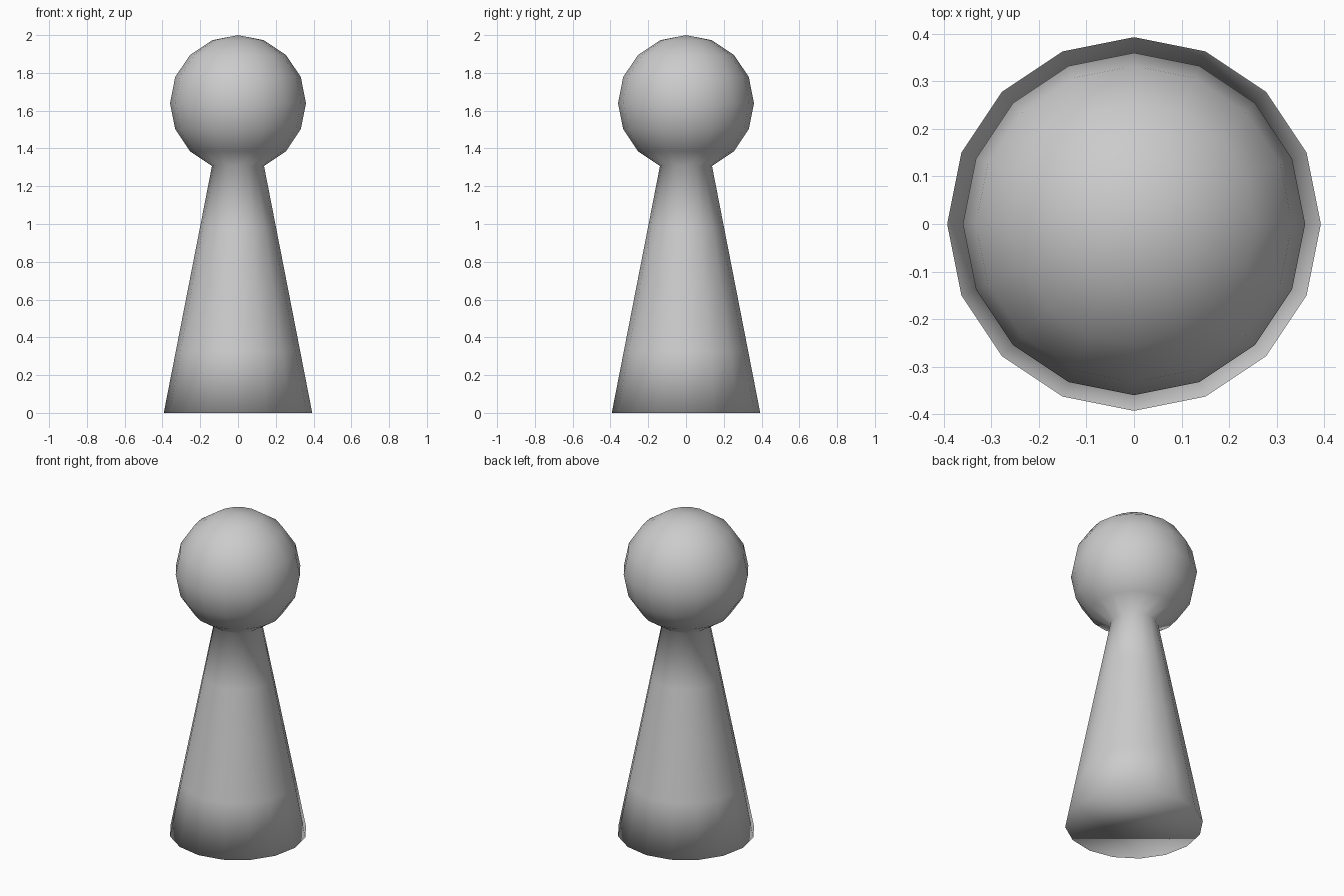
import bpy
import bmesh
from math import sin, cos, pi

cube = bpy.data.objects.get("Cube")
if cube:
    bpy.data.objects.remove(cube, do_unlink=True)

SIDES = 16
HEAD_R = 0.36
HEAD_Z = 2 - HEAD_R
BASE_R = 0.393
BODY_STEPS = 4

# Single plain colour
grey = bpy.data.materials.new("light grey")
grey.use_nodes = True
colour = (0.6, 0.6, 0.6, 1)
grey.diffuse_color = colour
grey.node_tree.nodes["Principled BSDF"].inputs["Base Color"].default_value = colour

# Head profile: from the neck ring up to the last ring below the crown
step = 2 * pi / SIDES
head = [(HEAD_R * sin(i * step), HEAD_Z - HEAD_R * cos(i * step))
        for i in range(1, SIDES // 2)]

# Body profile: straight taper from the base to the neck
neck_r, neck_z = head[0]
body = [(BASE_R + (neck_r - BASE_R) * i / BODY_STEPS, neck_z * i / BODY_STEPS)
        for i in range(BODY_STEPS)]

# Turn the whole profile around the z axis as one welded surface
bm = bmesh.new()
rings = [[bm.verts.new((r * cos(k * step), r * sin(k * step), z))
          for k in range(SIDES)] for r, z in body + head]
for low, high in zip(rings, rings[1:]):
    for k in range(SIDES):
        n = (k + 1) % SIDES
        bm.faces.new((low[k], low[n], high[n], high[k]))

# Crown fan and flat underside
crown = bm.verts.new((0, 0, 2))
for k in range(SIDES):
    bm.faces.new((rings[-1][k], rings[-1][(k + 1) % SIDES], crown))
bm.faces.new(rings[0][::-1])

# Soft shading everywhere, including the base rim
for face in bm.faces:
    face.smooth = True

mesh = bpy.data.meshes.new("pawn")
bm.to_mesh(mesh)
bm.free()
mesh.materials.append(grey)
pawn = bpy.data.objects.new("pawn", mesh)
bpy.context.collection.objects.link(pawn)
